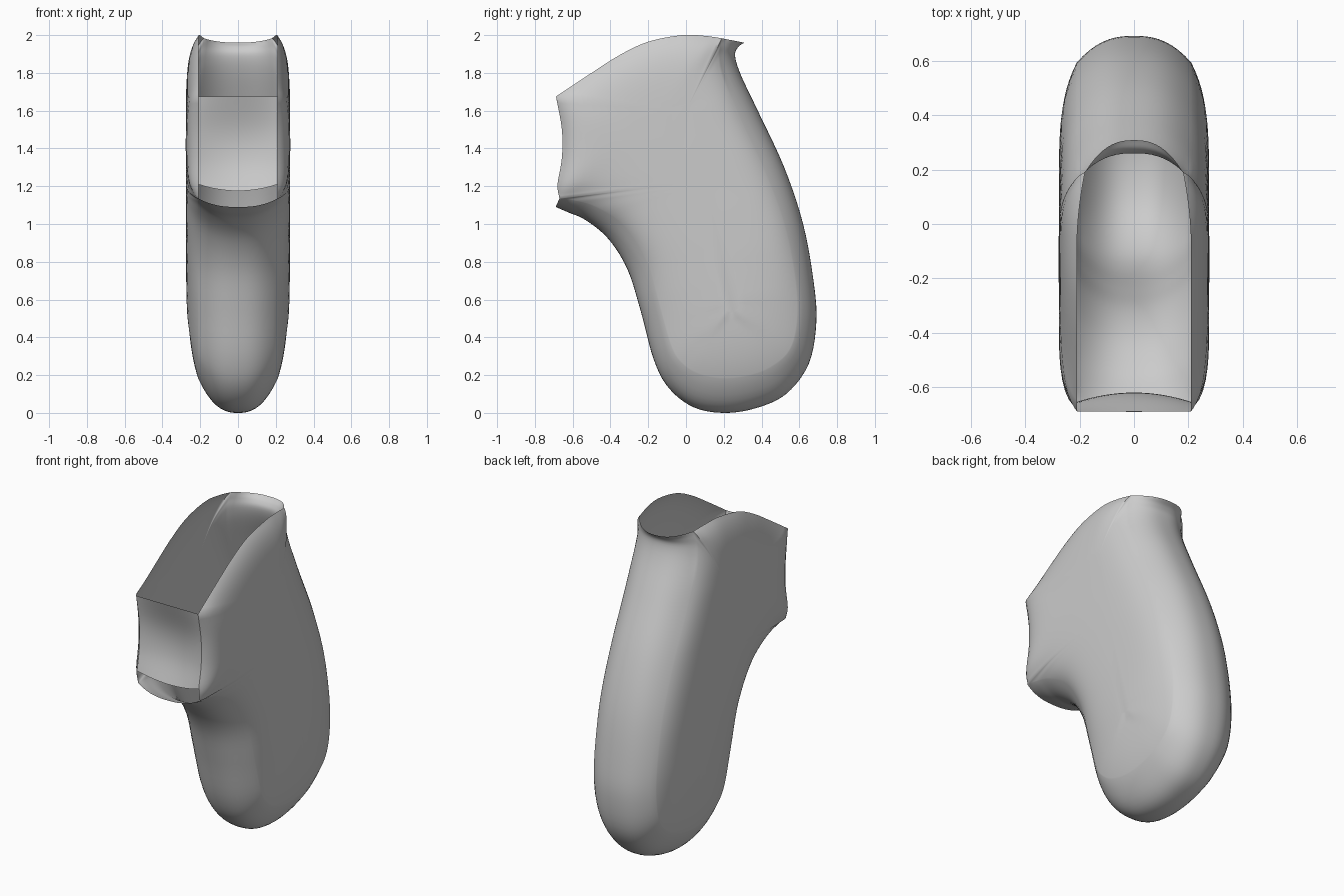
import bpy, bmesh, math
from mathutils import Vector

if "Cube" in bpy.data.objects:
    bpy.data.objects.remove(bpy.data.objects["Cube"])

RIM = 0.21      # half width of the openings
WALL = 0.277    # half width of the side walls

# rounded back, base and front underside: centreline (y, z) and shoulder (y, z)
BAND = [
    (0.308, 1.96, 0.19, 1.983), (0.275, 1.935, 0.185, 1.945), (0.26, 1.89, 0.18, 1.88),
    (0.29, 1.79, 0.205, 1.77), (0.38, 1.60, 0.29, 1.56), (0.52, 1.30, 0.43, 1.26),
    (0.62, 1.00, 0.53, 0.98), (0.675, 0.70, 0.585, 0.69), (0.69, 0.48, 0.59, 0.48),
    (0.65, 0.26, 0.55, 0.33), (0.53, 0.10, 0.45, 0.24), (0.37, 0.025, 0.33, 0.195),
    (0.20, 0.0, 0.20, 0.18), (0.04, 0.03, 0.08, 0.20), (-0.09, 0.13, -0.01, 0.25),
    (-0.17, 0.28, -0.075, 0.34), (-0.24, 0.54, -0.14, 0.56), (-0.31, 0.76, -0.21, 0.80),
    (-0.41, 0.92, -0.33, 0.99), (-0.53, 1.02, -0.48, 1.09), (-0.62, 1.06, -0.60, 1.125),
    (-0.69, 1.09, -0.67, 1.135)]
# front and top edges of the side wall (y, z)
FRONT = [(-0.67, 1.135), (-0.68, 1.21), (-0.657, 1.35), (-0.657, 1.50), (-0.688, 1.675)]
TOP = [(-0.688, 1.675), (-0.50, 1.80), (-0.35, 1.895), (-0.20, 1.965),
       (-0.02, 2.0), (0.10, 1.996), (0.19, 1.983)]
SPINE = [Vector(p) for p in ((0.24, 0.58), (0.20, 0.80), (0.05, 1.20), (0.0, 1.60))]


def spline(points, steps=5):
    """Smooth curve through points of any dimension."""
    p = [Vector(q) for q in points]
    p = [2 * p[0] - p[1]] + p + [2 * p[-1] - p[-2]]
    out = []
    for a, b, c, d in zip(p, p[1:], p[2:], p[3:]):
        for k in range(steps):
            t = k / steps
            out.append(0.5 * (2 * b + (c - a) * t + (2 * a - 5 * b + 4 * c - d) * t**2
                              + (3 * b - a - 3 * c + d) * t**3))
    return out + [p[-2]]


def clamp(v):
    return max(0.0, min(1.0, v))


def segment_point(p, a, b):
    t = clamp((p - a).dot(b - a) / max((b - a).length_squared, 1e-9))
    return a + (b - a) * t


def nearest_on_spine(p):
    return min((segment_point(p, a, b) for a, b in zip(SPINE, SPINE[1:])),
               key=lambda q: (p - q).length)


def rim_width(e):
    """The top opening narrows a little toward the rear lip."""
    return RIM - 0.03 * clamp((e.x + 0.1) / 0.29) ** 2 * clamp((e.y - 1.6) / 0.38) ** 2


def make_object(name, bm):
    bmesh.ops.recalc_face_normals(bm, faces=bm.faces)
    mesh = bpy.data.meshes.new(name)
    bm.to_mesh(mesh)
    bm.free()
    ob = bpy.data.objects.new(name, mesh)
    bpy.context.collection.objects.link(ob)
    bpy.ops.object.select_all(action='DESELECT')
    ob.select_set(True)
    bpy.context.view_layer.objects.active = ob
    bpy.ops.object.shade_smooth_by_angle(angle=math.radians(60))
    return ob


def bridge(bm, a, b):
    for i in range(len(a) - 1):
        bm.faces.new((a[i], a[i + 1], b[i + 1], b[i]))


# hollow grip shell: right half, then mirrored
bm = bmesh.new()
band = spline(BAND)
front, top = spline(FRONT)[1:], spline(TOP)[1:-1]
edges = [Vector((r[2], r[3])) for r in band] + front + top
n = len(edges)

# softness of the wall rounding along the edge: broad at the base, tight at the front
soft = [0.08 + 0.12 * clamp((0.75 - r[3]) / 0.45) for r in band]
soft += [0.055] * len(front) + [0.09] * len(top)
for _ in range(6):
    soft = [(soft[i - 1] + soft[i] + soft[(i + 1) % n]) / 3 for i in range(n)]

# side wall swelling from the rim to its full width
COLS = 15
grid, xs = [], []
for e in edges:
    s = nearest_on_spine(e)
    grid.append([e.lerp(s, 0.88 * (k / (COLS - 1)) ** 1.5) for k in range(COLS)])
    row = [rim_width(e)]
    for q in grid[-1][1:]:
        d, i = min(((q - segment_point(q, edges[i - 1], edges[i])).length, i) for i in range(n))
        r = rim_width(edges[i])
        row.append(r + (WALL - r) * (1 - math.exp(-d / soft[i])))
    xs.append(row)
for _ in range(8):      # ease the mitre lines
    xs = [[xs[i][0]] + [0.5 * xs[i][k] + 0.25 * (xs[i - 1][k] + xs[(i + 1) % n][k])
                        for k in range(1, COLS)] for i in range(n)]
walls = [[bm.verts.new((x, q.x, q.y)) for x, q in zip(xr, qr)] for xr, qr in zip(xs, grid)]
for i in range(n):
    bridge(bm, walls[i - 1], walls[i])
bm.faces.new([c[-1] for c in walls])

# rounded band from the centreline out to the wall
strips = []
for r, w in zip(band, walls):
    o, e = Vector((r[0], r[1])), Vector((r[2], r[3]))
    col = []
    for k in range(9):
        u = k / 9
        q = o.lerp(e, u ** 2.5)
        col.append(bm.verts.new((w[0].co.x * u, q.x, q.y)))
    strips.append(col + [w[0]])
for a, b in zip(strips, strips[1:]):
    bridge(bm, a, b)
shell = make_object("grip_shell", bm)
mirror = shell.modifiers.new("mirror", 'MIRROR')
mirror.use_clip = True
mirror.merge_threshold = 0.0005

# dished front panel between the walls
bm = bmesh.new()
rows = []
side = spline(FRONT[1:], 6)
for j, p in enumerate(side):
    v = j / (len(side) - 1)
    row = []
    for i in range(17):
        u = -1 + i / 8
        bulge = 1 - u * u
        row.append(bm.verts.new((RIM * u, p.x + 0.035 * bulge * math.sin(math.pi * (0.15 + 0.85 * v)),
                                 p.y - 0.035 * bulge * (1 - v) ** 2)))
    rows.append(row)
for a, b in zip(rows, rows[1:]):
    bridge(bm, a, b)
make_object("front_panel", bm)
